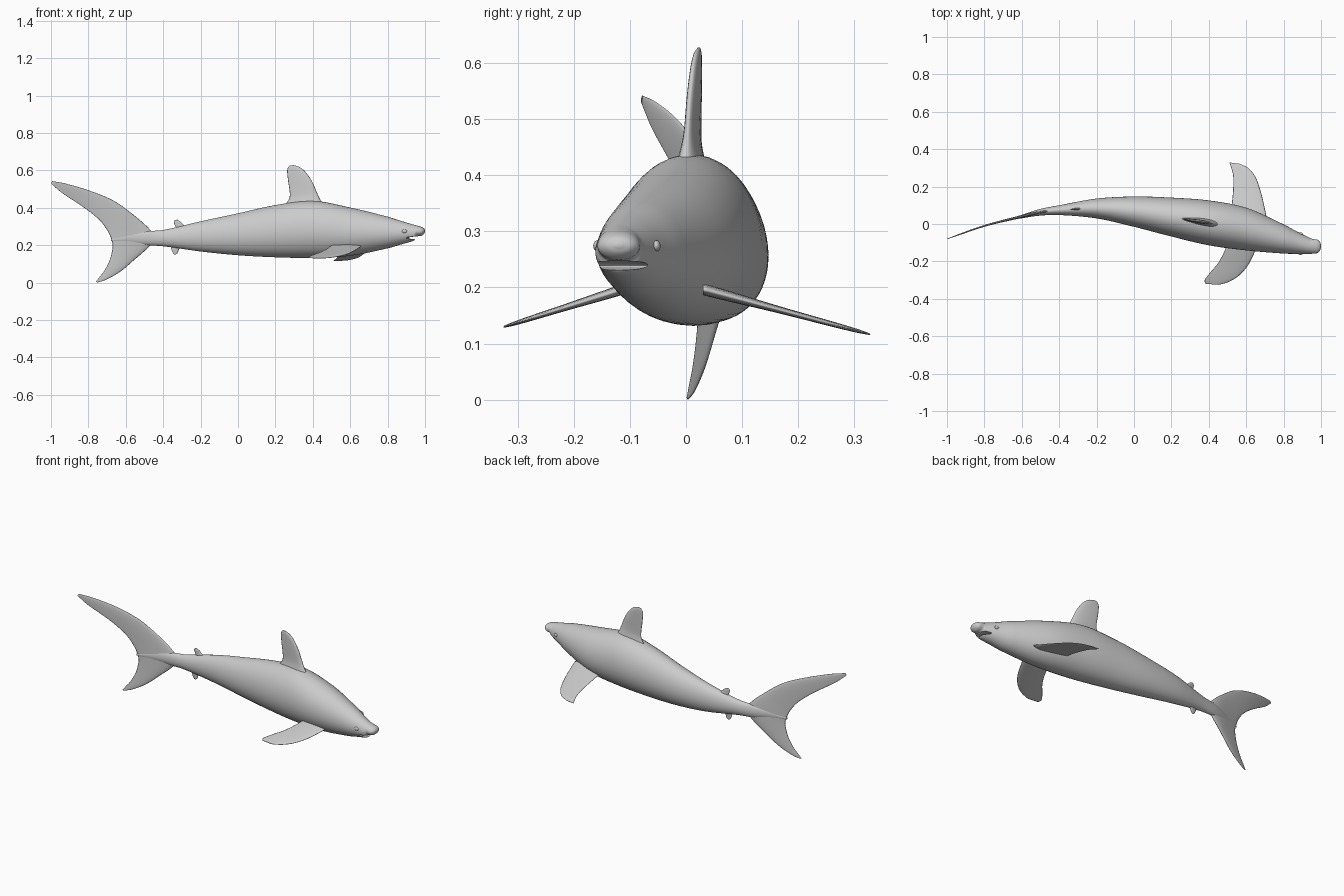
import bpy, bmesh
from math import sin, cos, pi, copysign

if "Cube" in bpy.data.objects:
    bpy.data.objects.remove(bpy.data.objects["Cube"])


def spline(pts, steps):
    """Smooth curve through points of any dimension (chord-length Hermite)."""
    t = [0.0]
    for a, b in zip(pts, pts[1:]):
        t.append(t[-1] + sum((q - p) ** 2 for p, q in zip(a, b)) ** 0.5)
    n = len(pts)

    def tangent(i):
        a, b = max(i - 1, 0), min(i + 1, n - 1)
        return [(q - p) / (t[b] - t[a]) for p, q in zip(pts[a], pts[b])]

    out = []
    for i in range(n - 1):
        d, m0, m1 = t[i + 1] - t[i], tangent(i), tangent(i + 1)
        for k in range(steps):
            u = k / steps
            h = (2*u**3 - 3*u*u + 1, (u**3 - 2*u*u + u) * d,
                 3*u*u - 2*u**3, (u**3 - u*u) * d)
            out.append([h[0]*p + h[1]*a + h[2]*q + h[3]*b
                        for p, a, q, b in zip(pts[i], m0, pts[i+1], m1)])
    out.append(list(pts[-1]))
    return out


# Swimming bend of the whole animal, seen from above
SPINE = spline([(-1, -.08), (-.8, -.01), (-.6, .04), (-.5, .063), (-.4, .074),
                (-.2, .083), (0, .066), (.2, .037), (.4, .006), (.6, -.027),
                (.8, -.08), (.9, -.108), (.95, -.119), (1.01, -.119)], 8)


def bend(x):
    for (x0, y0), (x1, y1) in zip(SPINE, SPINE[1:]):
        if x <= x1:
            return y0 + (y1 - y0) * (x - x0) / (x1 - x0)
    return SPINE[-1][1]


def loft(name, rings):
    bm = bmesh.new()
    rows = [[bm.verts.new(p) for p in ring] for ring in rings]
    n = len(rows[0])
    for a, b in zip(rows, rows[1:]):
        for i in range(n):
            j = (i + 1) % n
            bm.faces.new((a[i], a[j], b[j], b[i]))
    bm.faces.new(rows[0])
    bm.faces.new(rows[-1])
    bmesh.ops.recalc_face_normals(bm, faces=bm.faces)
    me = bpy.data.meshes.new(name)
    bm.to_mesh(me)
    bm.free()
    ob = bpy.data.objects.new(name, me)
    bpy.context.collection.objects.link(ob)
    me.shade_smooth()
    return ob


def fin(name, sections, upright=True, n=24, steps=6):
    """Sections: lead a, lead b, trail a, trail b, thickness.
    Upright fins are drawn in x-z and follow the spine; flat ones in x-y."""
    rings = []
    for x0, b0, x1, b1, th in spline(sections, steps):
        ring = []
        for i in range(n):
            a = 2 * pi * i / n
            s = (1 - cos(a)) / 2
            x, b = x0 + (x1 - x0) * s, b0 + (b1 - b0) * s
            off = sin(a) * th / 2 * (1.2 - .7 * s)
            if upright:
                ring.append((x, bend(x) + off, b))
            else:
                slope = .205 - .27 * b if b > 0 else .232 + .315 * b
                ring.append((x, b, slope + off))
        rings.append(ring)
    return loft(name, rings)


# Body: x, bottom z, top z, half width
stations = [(-.68, .222, .232, .003), (-.58, .21, .262, .011), (-.5, .2, .274, .018),
            (-.4, .194, .281, .026), (-.2, .166, .327, .053), (0, .146, .37, .081),
            (.2, .135, .414, .104), (.4, .132, .437, .12), (.6, .143, .401, .114),
            (.8, .183, .352, .078), (.87, .203, .33, .06), (.93, .22, .312, .046),
            (.945, .228, .308, .042), (.956, .245, .305, .039), (.98, .25, .298, .036),
            (.994, .26, .29, .024), (1.0, .272, .279, .006)]
rings = []
for x, zb, zt, hw in spline(stations, 6):
    mid, ring = zb + (zt - zb) * .48, []
    for i in range(48):
        a = 2 * pi * i / 48
        h = zt - mid if sin(a) > 0 else mid - zb
        ring.append((x, bend(x) + hw * cos(a), mid + h * sin(a)))
    rings.append(ring)
body = loft("body", rings)

# Mouth slot
bpy.ops.mesh.primitive_uv_sphere_add(segments=48, ring_count=24, location=(.957, -.12, .239))
cutter = bpy.context.object
cutter.name = "mouth_cutter"
cutter.scale = (.066, .07, .008)
cutter.hide_render = True
cutter.hide_viewport = False
cutter.display_type = 'WIRE'
cut = body.modifiers.new("mouth", 'BOOLEAN')
cut.operation, cut.object, cut.solver = 'DIFFERENCE', cutter, 'EXACT'
bpy.context.view_layer.objects.active = body
bpy.ops.object.modifier_apply(modifier="mouth")
bpy.data.objects.remove(cutter)
bpy.ops.object.select_all(action='DESELECT')
body.select_set(True)
bpy.ops.object.shade_smooth_by_angle(angle=.7)

# Eyes
for side, name in ((1, "eye_left"), (-1, "eye_right")):
    bpy.ops.mesh.primitive_uv_sphere_add(segments=20, ring_count=12,
                                         location=(.89, bend(.89) + side * .052, .274))
    eye = bpy.context.object
    eye.name = name
    eye.scale = (.014, .008, .01)
    bpy.ops.object.shade_smooth()

# Dorsal fin
fin("dorsal_fin", [(.48, .405, .22, .395, .06), (.445, .435, .262, .43, .042),
                   (.425, .475, .277, .465, .026), (.395, .542, .267, .55, .021),
                   (.36, .592, .263, .595, .017), (.33, .617, .267, .615, .012),
                   (.297, .628, .278, .626, .004)])

# Small rear fins above and below
fin("second_dorsal_fin", [(-.27, .29, -.325, .28, .02), (-.295, .312, -.337, .305, .011),
                          (-.308, .326, -.343, .323, .008), (-.325, .336, -.338, .335, .003)])
fin("anal_fin", [(-.29, .2, -.34, .2, .02), (-.315, .178, -.357, .183, .011),
                 (-.322, .16, -.35, .163, .008), (-.332, .15, -.343, .151, .003)])

# Tail fin, one loft from upper tip to lower tip
fin("tail_fin", [(-.993, .542, -1, .53, .003), (-.925, .53, -.945, .482, .008),
                 (-.79, .49, -.825, .402, .011), (-.66, .435, -.74, .333, .014),
                 (-.55, .355, -.695, .272, .017), (-.475, .288, -.677, .23, .021),
                 (-.44, .238, -.67, .2, .024), (-.48, .187, -.673, .17, .021),
                 (-.55, .125, -.686, .12, .016), (-.63, .058, -.715, .063, .011),
                 (-.71, .013, -.745, .024, .006), (-.752, 0, -.76, .004, .002)])

# Pectoral fins
fin("pectoral_fin_left", [(.71, .03, .51, .03, .024), (.7, .08, .522, .1, .02),
                          (.68, .165, .53, .185, .014), (.65, .25, .53, .26, .011),
                          (.61, .3, .518, .305, .008), (.565, .322, .51, .329, .004)], False)
fin("pectoral_fin_right", [(.68, -.06, .51, -.06, .024), (.65, -.14, .49, -.13, .02),
                           (.61, -.22, .452, -.205, .014), (.56, -.277, .405, -.262, .011),
                           (.505, -.31, .378, -.3, .008), (.455, -.325, .383, -.32, .004)], False)
